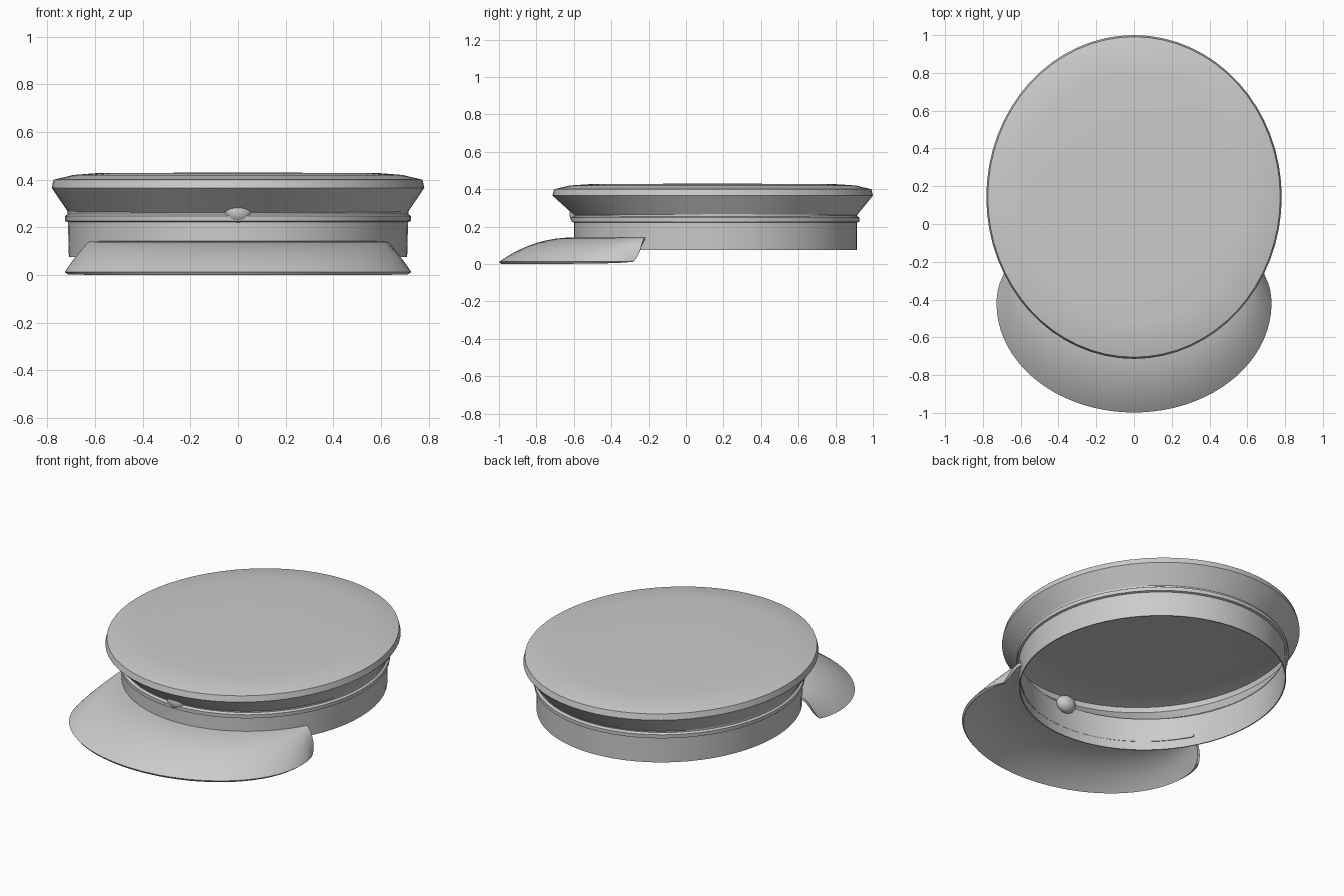
import bpy
import bmesh
from math import sin, cos, pi, radians

cube = bpy.data.objects.get("Cube")
if cube:
    bpy.data.objects.remove(cube, do_unlink=True)

grey = bpy.data.materials.new("light_grey")
grey.use_nodes = True
grey.diffuse_color = (0.6, 0.6, 0.6, 1)
grey.node_tree.nodes["Principled BSDF"].inputs["Base Color"].default_value = (0.6, 0.6, 0.6, 1)

SEGMENTS = 64


def finish(name, bm, angle=30, thickness=0):
    bmesh.ops.recalc_face_normals(bm, faces=bm.faces)
    mesh = bpy.data.meshes.new(name)
    bm.to_mesh(mesh)
    bm.free()
    mesh.materials.append(grey)
    obj = bpy.data.objects.new(name, mesh)
    bpy.context.collection.objects.link(obj)
    bpy.ops.object.select_all(action='DESELECT')
    obj.select_set(True)
    bpy.context.view_layer.objects.active = obj
    if thickness:
        shell = obj.modifiers.new("shell", 'SOLIDIFY')
        shell.thickness = thickness
        shell.offset = -1
        bpy.ops.object.modifier_apply(modifier=shell.name)
    bpy.ops.object.shade_smooth_by_angle(angle=radians(angle))
    return obj


def skin(bm, rows, closed):
    """Join neighbouring rows of vertices with quads."""
    for a, b in zip(rows, rows[1:]):
        n = len(a)
        for i in range(n if closed else n - 1):
            j = (i + 1) % n
            bm.faces.new((a[i], a[j], b[j], b[i]))


def ring(bm, rx, ry, cy, z):
    return [bm.verts.new((rx * cos(2 * pi * i / SEGMENTS),
                          cy + ry * sin(2 * pi * i / SEGMENTS), z))
            for i in range(SEGMENTS)]


# Head band with its slight taper
bm = bmesh.new()
skin(bm, [ring(bm, 0.71, 0.757, 0.158, 0.075),
          ring(bm, 0.715, 0.757, 0.158, 0.27)], True)
finish("head_band", bm, thickness=0.006)

# Rounded cord around the band
bm = bmesh.new()
cord = [(0, 0.222), (0.012, 0.226), (0.013, 0.248), (0, 0.256)]
skin(bm, [ring(bm, 0.713 + d, 0.757 + d, 0.158, z) for d, z in cord], True)
finish("band_cord", bm, 40)

# Flared crown and its gently domed top
bm = bmesh.new()
crown = [(0.712, 0.757, 0.158, 0.262),
         (0.782, 0.857, 0.143, 0.366),
         (0.774, 0.848, 0.143, 0.4),
         (0.69, 0.765, 0.143, 0.42),
         (0.6, 0.66, 0.143, 0.427),
         (0.3, 0.33, 0.143, 0.429)]
rows = [ring(bm, *r) for r in crown]
skin(bm, rows, True)
tip = bm.verts.new((0, 0.143, 0.43))
for i in range(SEGMENTS):
    bm.faces.new((rows[-1][i], rows[-1][(i + 1) % SEGMENTS], tip))
finish("crown", bm, thickness=0.006)

# Curved visor sweeping from the band to its low outer edge
bm = bmesh.new()
rows = []
STEPS, ARCS = 12, 48
for k in range(STEPS + 1):
    s = sin(pi / 2 * k / STEPS)
    row = []
    for i in range(ARCS + 1):
        t = i / ARCS
        inner = radians(-150 + 120 * t)
        outer = radians(-197 + 214 * t)
        x = (1 - s) * 0.7 * cos(inner) + s * 0.728 * cos(outer)
        y = (1 - s) * (0.158 + 0.75 * sin(inner)) + s * (-0.42 + 0.578 * sin(outer))
        # Round the rear lower corners
        y -= 0.03 * s ** 8 * abs(2 * t - 1) ** 12
        row.append(bm.verts.new((x, y, 0.008 + 0.13 * (1 - s ** 2.2))))
    rows.append(row)
skin(bm, rows, False)
if sum(f.normal.z for f in bm.faces) < 0:
    bmesh.ops.reverse_faces(bm, faces=bm.faces)
visor = finish("visor", bm, 35, 0.015)
low = min(v.co.z for v in visor.data.vertices)
for v in visor.data.vertices:
    v.co.z -= low

# Oval button at the front of the band
bm = bmesh.new()
bmesh.ops.create_uvsphere(bm, u_segments=24, v_segments=14, radius=1)
for v in bm.verts:
    v.co = (0.06 * v.co.x, -0.578 + 0.045 * v.co.y, 0.265 + 0.05 * v.co.z)
finish("front_button", bm, 40)
